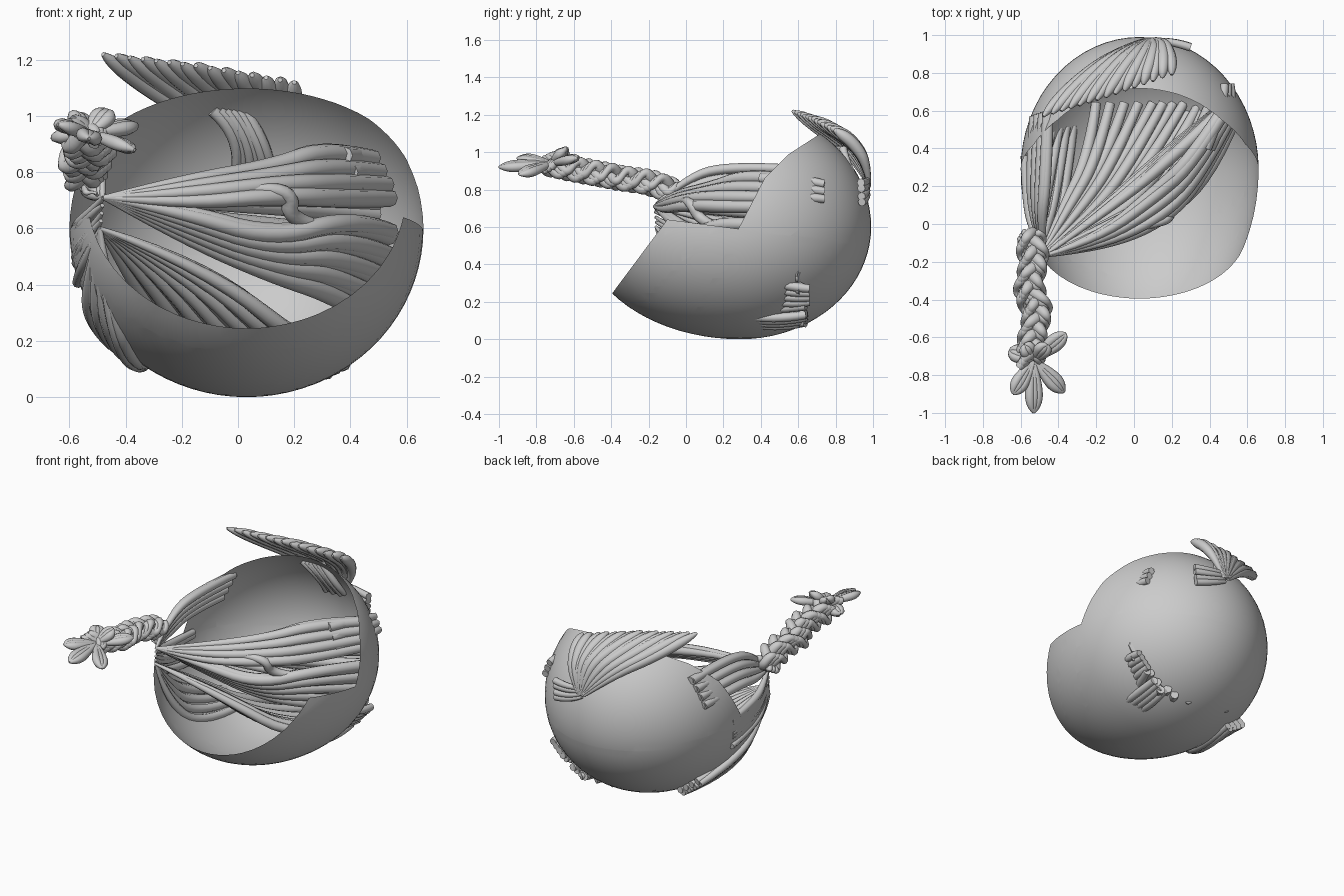
import bpy, bmesh, math
from mathutils import Vector


def lerp_row(row, t):
    """Point at fraction t along a polyline row."""
    if len(row) == 1:
        return Vector(row[0])
    f = t * (len(row) - 1)
    i = min(int(f), len(row) - 2)
    return Vector(row[i]).lerp(Vector(row[i + 1]), f - i)


def tubes(name, strands, order=3, res=5):
    """One object made of tapered tubes; each strand is [(point, radius), ...]."""
    cu = bpy.data.curves.new(name, 'CURVE')
    cu.dimensions = '3D'
    cu.bevel_depth = 1.0
    cu.bevel_resolution = 2
    cu.use_fill_caps = True
    cu.resolution_u = res
    for pts in strands:
        sp = cu.splines.new('NURBS')
        sp.points.add(len(pts) - 1)
        for p, (co, r) in zip(sp.points, pts):
            p.co = (*co, 1)
            p.radius = r
        sp.order_u = order
        sp.use_endpoint_u = True
    ob = bpy.data.objects.new(name, cu)
    bpy.context.collection.objects.link(ob)
    bpy.ops.object.select_all(action='DESELECT')
    bpy.context.view_layer.objects.active = ob
    ob.select_set(True)
    bpy.ops.object.convert(target='MESH')
    bpy.ops.object.shade_smooth_by_angle(angle=math.radians(60))


def fan(name, n, rows, radii, wave=0.012):
    """n strands running across the given rows of guide points."""
    out = []
    for i in range(n):
        t = i / (n - 1)
        bump = Vector((0, 0, wave if i % 2 else -wave))
        out.append([(lerp_row(row, t) + bump * (0 if k == 0 else 1), r)
                    for k, (row, r) in enumerate(zip(rows, radii))])
    tubes(name, out)


# Hair cap: ellipsoid shell, cut open at the front along a side profile
bm = bmesh.new()
bmesh.ops.create_uvsphere(bm, u_segments=64, v_segments=40, radius=1)
for v in bm.verts:
    x, y, z = v.co
    v.co = (0.03 + 0.63 * x,
            0.29 + (0.70 if y > 0 else 0.85) * y,
            0.6 + (0.63 if z > 0 else 0.6) * z)
rim = [(-0.60, -0.03), (-0.1, 0.64), (0.28, 0.59), (0.42, 0.86), (0.55, 0.99), (0.72, 1.10), (0.9, 1.19)]
for (y0, z0), (y1, z1) in zip(rim, rim[1:]):
    bmesh.ops.bisect_plane(bm, geom=bm.verts[:] + bm.edges[:] + bm.faces[:], dist=1e-5,
                           plane_co=(0, y0, z0), plane_no=(0, z1 - z0, y0 - y1))


def in_opening(c):
    if c.y < rim[0][0]:
        return True
    for (y0, z0), (y1, z1) in zip(rim, rim[1:]):
        if y0 <= c.y < y1:
            return c.z > z0 + (z1 - z0) * (c.y - y0) / (y1 - y0)
    return False


bmesh.ops.delete(bm, geom=[f for f in bm.faces if in_opening(f.calc_center_median())], context='FACES')
me = bpy.data.meshes.new("hair_cap")
bm.to_mesh(me)
bm.free()
cap = bpy.data.objects.new("hair_cap", me)
bpy.context.collection.objects.link(cap)
for p in me.polygons:
    p.use_smooth = True

# Strands gathered at the knot and fanned through the inside of the cap
K = [(-0.48, -0.17, 0.71)]
K2 = [(-0.49, -0.16, 0.60)]
fan("upper_strands", 7,
    [K, [(-0.2, -0.08, 0.77), (-0.2, -0.13, 0.70)],
     [(0.12, 0.18, 0.82), (0.14, 0.0, 0.73)],
     [(0.30, 0.34, 0.90), (0.36, 0.24, 0.72)],
     [(0.47, 0.60, 0.86), (0.54, 0.60, 0.72)]],
    [0.008, 0.022, 0.032, 0.036, 0.032])
fan("upper_right_ends", 3,
    [[(0.38, 0.40, 0.86), (0.42, 0.40, 0.74)],
     [(0.47, 0.60, 0.86), (0.53, 0.60, 0.77)],
     [(0.48, 0.74, 0.83), (0.51, 0.74, 0.75)]],
    [0.03, 0.03, 0.022], 0)
fan("middle_strands", 9,
    [K, [(-0.2, -0.11, 0.67), (-0.2, -0.02, 0.58)],
     [(0.12, 0.02, 0.57), (0.12, 0.12, 0.45)],
     [(0.40, 0.24, 0.65), (0.34, 0.34, 0.38)],
     [(0.54, 0.58, 0.60), (0.50, 0.62, 0.28)]],
    [0.008, 0.024, 0.034, 0.036, 0.034])
fan("back_layer_strands", 5,
    [K, [(-0.1, 0.1, 0.7), (-0.1, 0.15, 0.6)],
     [(0.2, 0.35, 0.72), (0.2, 0.4, 0.5)],
     [(0.49, 0.62, 0.70), (0.48, 0.62, 0.45)]],
    [0.008, 0.024, 0.034, 0.034])
fan("lower_strands", 13,
    [K2, [(-0.38, 0.08, 0.43), (-0.22, 0.02, 0.44), (-0.1, -0.06, 0.47)],
     [(-0.24, 0.35, 0.23), (0.02, 0.3, 0.16), (0.3, 0.26, 0.14)],
     [(-0.2, 0.64, 0.16), (0.1, 0.64, 0.11), (0.32, 0.64, 0.10), (0.43, 0.64, 0.19)]],
    [0.008, 0.024, 0.034, 0.026])
# Strand ends breaking through the lower right of the cap
fan("low_right_ends", 4,
    [[(0.24, 0.28, 0.10), (0.34, 0.28, 0.13)],
     [(0.28, 0.45, 0.05), (0.38, 0.45, 0.10)],
     [(0.29, 0.64, 0.09), (0.38, 0.64, 0.13)]],
    [0.02, 0.028, 0.022], 0)
fan("side_right_ends", 4,
    [[(0.40, 0.48, 0.20), (0.48, 0.48, 0.30)],
     [(0.44, 0.56, 0.19), (0.51, 0.56, 0.28)],
     [(0.44, 0.66, 0.20), (0.51, 0.66, 0.27)]],
    [0.02, 0.028, 0.022], 0)
fan("left_wall_strands", 8,
    [K, [(-0.49, 0.0, 0.88), (-0.53, 0.0, 0.70)],
     [(-0.46, 0.25, 0.94), (-0.55, 0.25, 0.76)],
     [(-0.45, 0.60, 0.92), (-0.53, 0.57, 0.74)]],
    [0.008, 0.022, 0.028, 0.024])
fan("outer_left_strands", 8,
    [K2, [(-0.53, -0.02, 0.45), (-0.46, -0.09, 0.34)],
     [(-0.53, 0.22, 0.28), (-0.37, 0.12, 0.09)],
     [(-0.45, 0.50, 0.20), (-0.32, 0.52, 0.11)]],
    [0.008, 0.024, 0.030, 0.022])
fan("left_cheek_strands", 5,
    [[(-0.48, -0.17, 0.71), (-0.49, -0.16, 0.60)],
     [(-0.53, -0.05, 0.66), (-0.53, -0.06, 0.52)],
     [(-0.57, 0.12, 0.62), (-0.56, 0.12, 0.45)],
     [(-0.58, 0.36, 0.60), (-0.57, 0.34, 0.42)]],
    [0.008, 0.022, 0.026, 0.02])

# Loose lock bridging the two inner bundles
tubes("loose_lock", [[((0.02, -0.02, 0.74), 0.015), ((0.2, 0.02, 0.75), 0.03),
                      ((0.17, 0.08, 0.62), 0.03), ((0.34, 0.2, 0.60), 0.02)]])

# Swept crest on the crown: fan spreading from a gather at the back
fan("crown_crest", 15,
    [[(-0.48, 0.57, 1.22), (-0.15, 0.67, 1.18), (0.20, 0.79, 1.12)],
     [(-0.45, 0.61, 1.20), (-0.14, 0.70, 1.17), (0.20, 0.82, 1.11)],
     [(-0.30, 0.76, 1.09), (-0.04, 0.84, 1.09), (0.19, 0.90, 1.05)],
     [(-0.10, 0.91, 0.97), (0.05, 0.95, 0.98), (0.16, 0.97, 0.94)],
     [(0.06, 0.98, 0.82), (0.10, 0.98, 0.82)]],
    [0.008, 0.030, 0.034, 0.026, 0.008], 0.005)
fan("crest_inner_tail", 6,
    [[(-0.09, 0.80, 1.02), (0.02, 0.84, 1.02)],
     [(0.02, 0.84, 0.93), (0.10, 0.86, 0.9)],
     [(-0.01, 0.93, 0.80), (0.12, 0.94, 0.80)]],
    [0.022, 0.026, 0.016], 0.005)
fan("crest_side_tail", 4,
    [[(0.08, 0.97, 0.86), (0.08, 0.97, 0.80)],
     [(0.18, 0.975, 0.84), (0.18, 0.975, 0.75)],
     [(0.30, 0.935, 0.84), (0.29, 0.94, 0.73)]],
    [0.01, 0.022, 0.022], 0.003)

# Braid: three plaited locks, each of a few fine tubes
path = [(-0.49, -0.14, 0.72), (-0.55, -0.06, 0.79), (-0.53, -0.2, 0.84), (-0.56, -0.34, 0.86),
        (-0.51, -0.47, 0.885), (-0.54, -0.6, 0.91), (-0.55, -0.74, 0.94)]
braid = []
steps = 72
for s in range(3):
    for j in (-1, 0, 1):
        pts = []
        for i in range(steps + 1):
            t = i / steps
            a = t * 2 * math.pi * 3 + s * 2 * math.pi / 3
            w = 0.2 + 0.8 * min(1, t * 5)
            off = Vector((0.055 * math.sin(a) + j * 0.012, j * 0.02, 0.034 * math.sin(2 * a) + j * 0.01))
            plump = 0.026 * w * (1 + 0.3 * math.cos(2 * a))
            pts.append((lerp_row(path, t) + off * w, plump))
        braid.append(pts)
tubes("braid", braid, res=2)

# Tuft of flared locks at the braid tip
tips = [(-0.53, -1.0, 0.92), (-0.36, -0.58, 0.97), (-0.37, -0.89, 0.88), (-0.64, -0.90, 0.97),
        (-0.66, -0.67, 0.92), (-0.46, -0.64, 1.02), (-0.58, -0.64, 1.01)]
root = Vector((-0.53, -0.72, 0.94))
tuft = []
for tip in tips:
    d = Vector(tip) - root
    side = d.cross(Vector((0.3, 0, 1))).normalized() * 0.02
    for q in (-1, 0, 1):
        tuft.append([(root, 0.010), (root + d * 0.4 + side * q, 0.024),
                     (root + d * 0.85 + side * q * 1.2, 0.028), (root + d, 0.006)])
tubes("braid_tuft", tuft)
